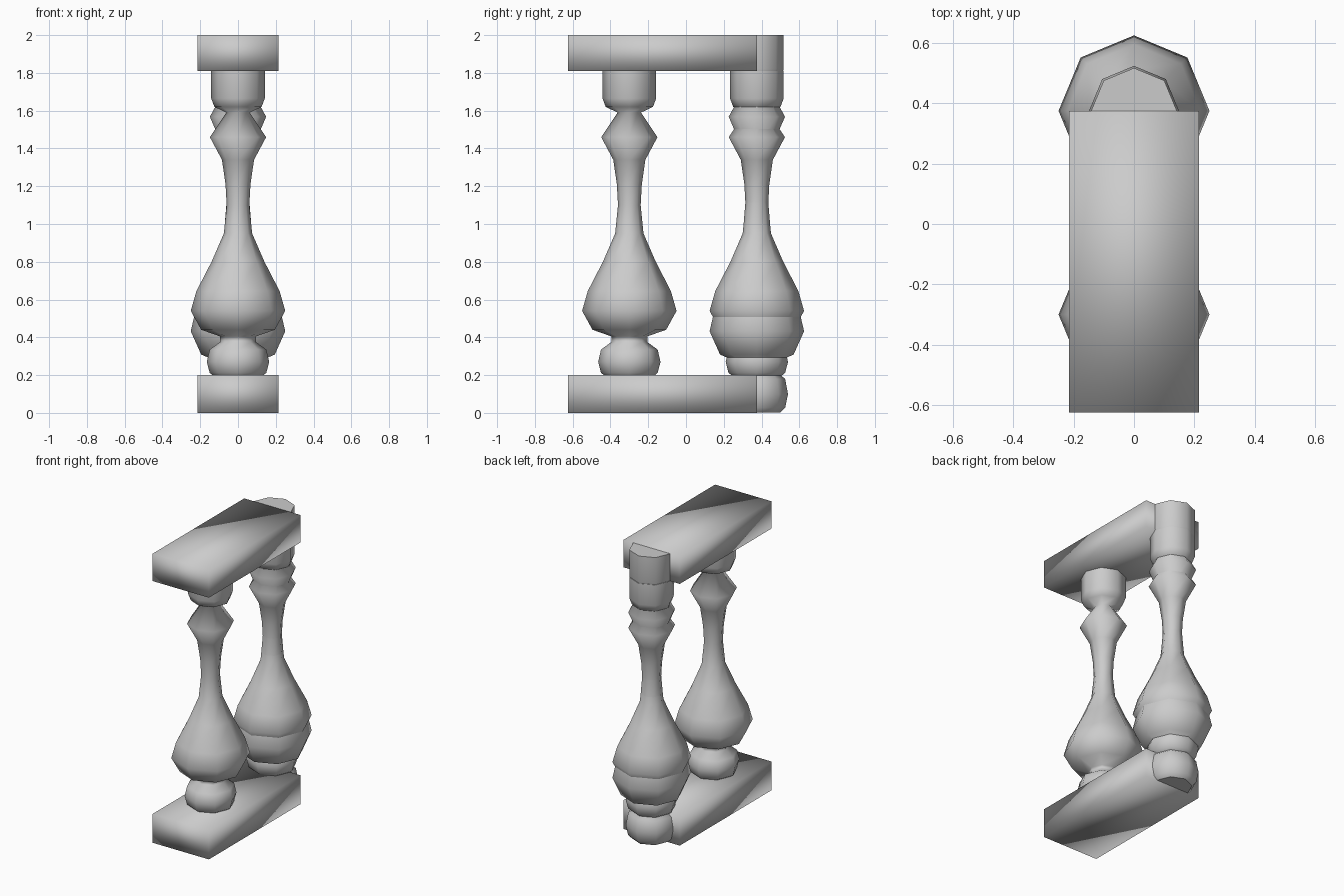
import bpy, bmesh
from math import cos, sin, pi

if "Cube" in bpy.data.objects:
    bpy.data.objects.remove(bpy.data.objects["Cube"])

# baluster profile, bottom to top: (radius, z)
PROFILE = [(.125, .192), (.15, .212), (.165, .27), (.15, .335), (.095, .375), (.095, .405),
           (.195, .44), (.25, .54), (.22, .645), (.14, .80), (.075, .95), (.06, 1.10),
           (.066, 1.21), (.085, 1.34), (.149, 1.46), (.062, 1.59), (.125, 1.62),
           (.142, 1.665), (.142, 1.81)]
SIDES = 8


def finish(name, bm):
    bmesh.ops.recalc_face_normals(bm, faces=bm.faces)
    mesh = bpy.data.meshes.new(name)
    bm.to_mesh(mesh)
    bm.free()
    for p in mesh.polygons:
        p.use_smooth = True
    ob = bpy.data.objects.new(name, mesh)
    bpy.context.collection.objects.link(ob)
    return ob


def baluster(name, y, stretch=1.0):
    """Eight-sided turned post, stretched vertically about z = 1."""
    bm = bmesh.new()
    rings = []
    for r, z in PROFILE:
        h = 1 + (z - 1) * stretch
        rings.append([bm.verts.new((r * cos(2 * pi * i / SIDES),
                                    y + r * sin(2 * pi * i / SIDES), h))
                      for i in range(SIDES)])
    for a, b in zip(rings, rings[1:]):
        for i in range(SIDES):
            j = (i + 1) % SIDES
            bm.faces.new((a[i], a[j], b[j], b[i]))
    # flat end caps with their own vertices, so the rims stay crisp
    for ring in (rings[0], rings[-1]):
        bm.faces.new([bm.verts.new(v.co) for v in ring])
    return finish(name, bm)


def slab(name, z0, z1):
    bm = bmesh.new()
    bmesh.ops.create_cube(bm, size=1)
    bmesh.ops.scale(bm, vec=(.43, 1.0, z1 - z0), verts=bm.verts)
    bmesh.ops.translate(bm, vec=(0, -.125, (z0 + z1) / 2), verts=bm.verts)
    return finish(name, bm)


# rails
slab("bottom_rail", 0, .2)
slab("top_rail", 1.81, 2.0)

# front post, and rear post with a taller end post overlapping it
baluster("front_baluster", -.30)
baluster("rear_baluster", .375)
baluster("end_post", .375, 1.234)
